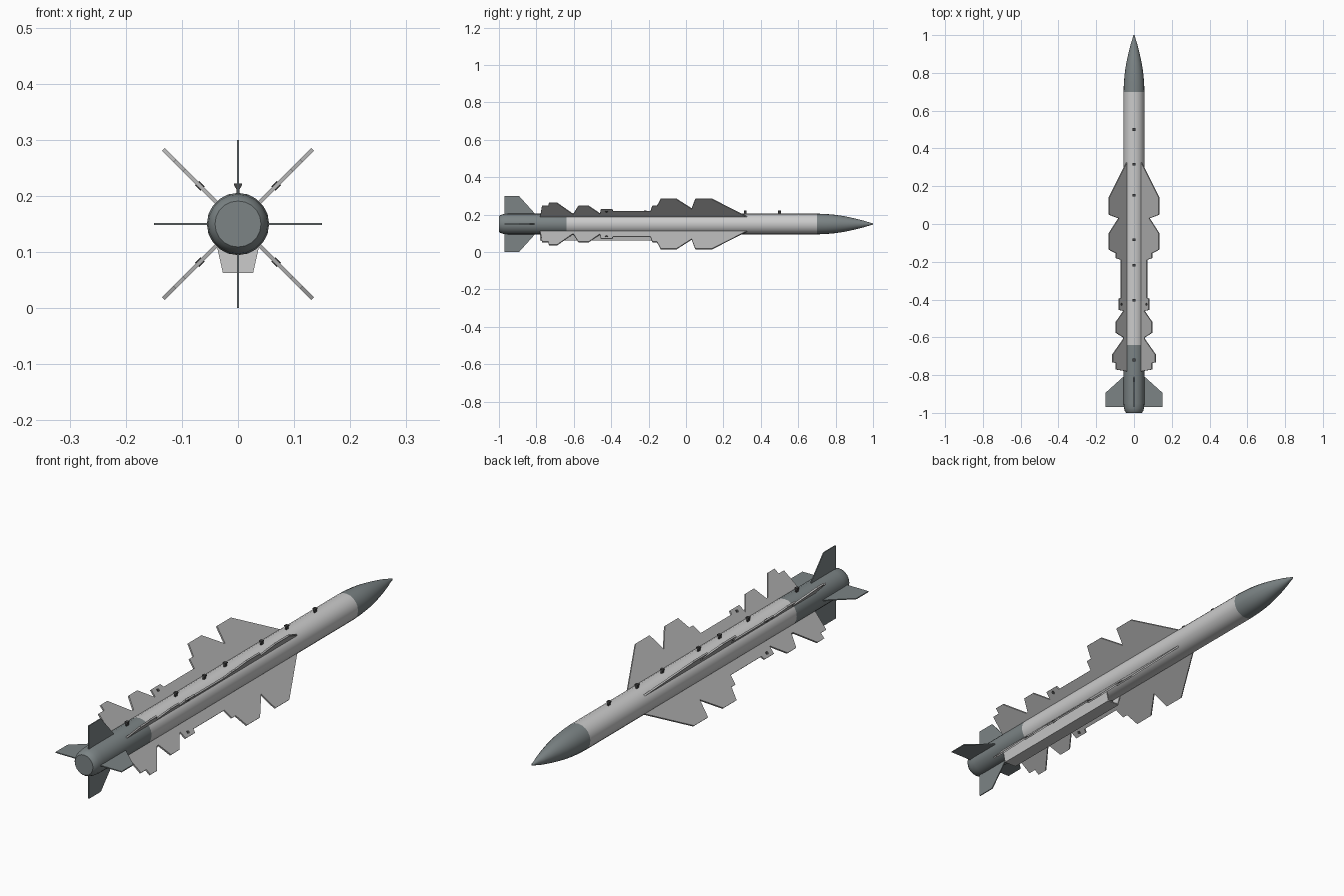
import bpy, bmesh, math
from mathutils import Matrix, Vector

if "Cube" in bpy.data.objects:
    bpy.data.objects.remove(bpy.data.objects["Cube"])

CZ = 0.15   # height of the body axis
R = 0.0555  # body radius


def material(name, rgb):
    m = bpy.data.materials.new(name)
    m.diffuse_color = (*rgb, 1)
    m.use_nodes = True
    m.node_tree.nodes["Principled BSDF"].inputs["Base Color"].default_value = m.diffuse_color
    return m


LIGHT = material("light_grey", (0.56, 0.56, 0.56))
WING = material("wing_grey", (0.45, 0.45, 0.45))
SLATE = material("slate_grey", (0.2, 0.23, 0.235))
DARK = material("dark_grey", (0.06, 0.06, 0.06))


def make(name, bm, mat, smooth=False):
    bmesh.ops.recalc_face_normals(bm, faces=bm.faces)
    me = bpy.data.meshes.new(name)
    bm.to_mesh(me)
    bm.free()
    me.materials.append(mat)
    ob = bpy.data.objects.new(name, me)
    bpy.context.collection.objects.link(ob)
    if smooth:
        bpy.context.view_layer.objects.active = ob
        ob.select_set(True)
        bpy.ops.object.shade_smooth_by_angle(angle=math.radians(30))
        ob.select_set(False)
    return ob


def lathe(name, profile, mat, sides=20):
    """Revolve (radius, y) points around the body axis, with capped ends."""
    bm = bmesh.new()
    rings = []
    for r, y in profile:
        rings.append([bm.verts.new((r * math.cos(2 * math.pi * i / sides), y,
                                    CZ + r * math.sin(2 * math.pi * i / sides)))
                      for i in range(sides)])
    for a, b in zip(rings, rings[1:]):
        for i in range(sides):
            j = (i + 1) % sides
            bm.faces.new((a[i], a[j], b[j], b[i]))
    bm.faces.new(rings[0])
    bm.faces.new(rings[-1])
    return make(name, bm, mat, True)


def prism(name, pts, offset, mat, transform=None):
    """Extrude a closed outline of 3D points along an offset vector."""
    bm = bmesh.new()
    face = bm.faces.new([bm.verts.new(p) for p in pts])
    new = bmesh.ops.extrude_face_region(bm, geom=[face], use_keep_orig=True)
    bmesh.ops.translate(bm, vec=Vector(offset),
                        verts=[v for v in new["geom"] if isinstance(v, bmesh.types.BMVert)])
    if transform:
        bmesh.ops.transform(bm, matrix=transform, verts=bm.verts)
    return make(name, bm, mat)


def around(deg):
    return Matrix.Translation((0, 0, CZ)) @ Matrix.Rotation(math.radians(deg), 4, 'Y')


def fin(name, outline, thick, deg, mat):
    pts = [(r, y, -thick / 2) for r, y in outline]
    return prism(name, pts, (0, 0, thick), mat, around(deg))


# Body sections
lathe("body_tube", [(R, -0.64), (R, 0.70)], LIGHT)
lathe("tail_section", [(0.041, -1.0), (0.048, -0.992), (0.053, -0.975), (R, -0.95), (R, -0.64)], SLATE)
lathe("nose_cone", [(R, 0.70), (0.0535, 0.75), (0.050, 0.79), (0.0445, 0.83), (0.037, 0.87),
                    (0.028, 0.91), (0.018, 0.95), (0.007, 0.985), (0.005, 0.995), (0.002, 1.0)], SLATE)

# Diagonal wings: long notched strakes, radius measured along the 45 degree plane
K = math.sqrt(2)
half = [(0.037, 0.33), (0.047, 0.31), (0.133, 0.14), (0.133, 0.05), (0.082, 0.03), (0.133, -0.05),
        (0.133, -0.135), (0.096, -0.155), (0.096, -0.18), (0.068, -0.19), (0.068, -0.39),
        (0.079, -0.395), (0.079, -0.455), (0.055, -0.46), (0.096, -0.52), (0.096, -0.575),
        (0.057, -0.60), (0.057, -0.61), (0.113, -0.69), (0.113, -0.733), (0.096, -0.735),
        (0.096, -0.77), (0.037, -0.78)]
outline = [(x * K, y) for x, y in half]
for n, deg in enumerate((45, 135, 225, 315)):
    fin(f"diagonal_wing_{n}", outline, 0.007, deg, WING)
    # Hinge pin through the small step of each strake
    bm = bmesh.new()
    bmesh.ops.create_cone(bm, cap_ends=True, segments=8, radius1=0.007, radius2=0.007, depth=0.011,
                          matrix=around(deg) @ Matrix.Translation((0.068 * K, -0.425, 0)))
    make(f"hinge_pin_{n}", bm, DARK)

# Upright and level tail fins
tail = [(0.045, -0.97), (0.15, -0.97), (0.15, -0.893), (0.058, -0.81), (0.045, -0.81)]
for n in range(4):
    fin(f"tail_fin_{n}", tail, 0.004, 90 * n, SLATE)

# Belly duct with a recessed intake at its forward end
Y0, Y1 = -0.78, -0.13
bm = bmesh.new()
rear = [(-0.038, Y0, 0.112), (0.038, Y0, 0.112), (0.027, Y0, 0.063), (-0.027, Y0, 0.063)]
f = bm.faces.new([bm.verts.new(p) for p in rear])
ext = bmesh.ops.extrude_face_region(bm, geom=[f], use_keep_orig=True)
bmesh.ops.translate(bm, vec=(0, Y1 - Y0, 0),
                    verts=[g for g in ext["geom"] if isinstance(g, bmesh.types.BMVert)])
bmesh.ops.recalc_face_normals(bm, faces=bm.faces)
mouth = max(bm.faces, key=lambda q: q.calc_center_median().y)
bmesh.ops.inset_region(bm, faces=[mouth], thickness=0.006)
inner = bmesh.ops.extrude_discrete_faces(bm, faces=[mouth])["faces"][0]
bmesh.ops.translate(bm, vec=(0, -0.04, 0), verts=inner.verts)
inner.material_index = 1
duct = make("belly_duct", bm, LIGHT)
duct.data.materials.append(DARK)

# Mounting lugs along the spine
lug = [(-0.003, 0.203), (0.003, 0.203), (0.003, 0.212), (0.007, 0.219), (0.007, 0.222),
       (-0.007, 0.222), (-0.007, 0.219), (-0.003, 0.212)]
for n, y in enumerate((0.50, 0.317, 0.153, -0.083, -0.218, -0.403, -0.72)):
    prism(f"mounting_lug_{n}", [(x, y - 0.007, z) for x, z in lug], (0, 0.014, 0), DARK)
